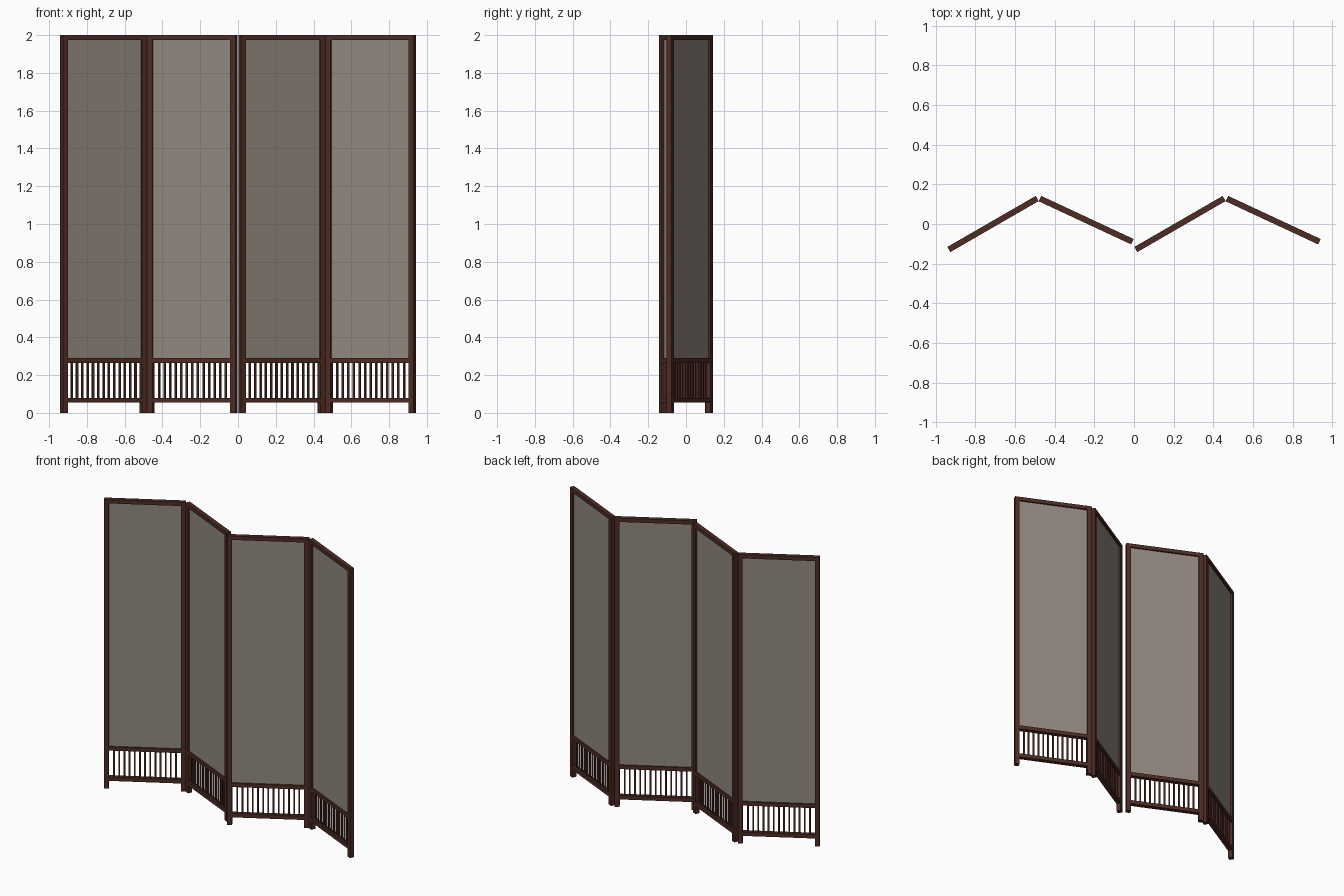
import bpy, bmesh, math
from mathutils import Matrix, Vector

if "Cube" in bpy.data.objects:
    bpy.data.objects.remove(bpy.data.objects["Cube"])

# Main sizes: panel length, frame thickness, member widths
L, T, POST, RAIL = 0.515, 0.03, 0.03, 0.026
INNER = L - 2 * POST
SLATS = 13


def material(name, color):
    m = bpy.data.materials.new(name)
    m.diffuse_color = color
    m.use_nodes = True
    m.node_tree.nodes["Principled BSDF"].inputs["Base Color"].default_value = m.diffuse_color
    return m


wood = material("dark_wood", (0.075, 0.025, 0.018, 1.0))
cloth = material("grey_cloth", (0.29, 0.25, 0.215, 0.8))


def boxes(name, parts, mat, place):
    """One object from a list of (centre, size) boxes in panel space."""
    bm = bmesh.new()
    for centre, size in parts:
        bmesh.ops.create_cube(
            bm, size=1,
            matrix=Matrix.Translation(centre) @ Matrix.Diagonal(Vector((*size, 1))))
    me = bpy.data.meshes.new(name)
    bm.to_mesh(me)
    bm.free()
    me.materials.append(mat)
    ob = bpy.data.objects.new(name, me)
    ob.matrix_world = place
    bpy.context.collection.objects.link(ob)


def rail(z_top):
    return ((0, 0, z_top - RAIL / 2), (INNER, T, RAIL))


def panel(i, x, y, angle):
    place = Matrix.Translation((x, y, 0)) @ Matrix.Rotation(math.radians(angle), 4, 'Z')
    # Two full-height posts that also serve as feet
    px = (L - POST) / 2
    boxes(f"posts_{i}", [((s * px, 0, 1), (POST, T, 2)) for s in (-1, 1)], wood, place)
    # Top, middle and bottom rails
    boxes(f"rails_{i}", [rail(2.0), rail(0.29), rail(0.08)], wood, place)
    # Thin cloth infill
    boxes(f"cloth_{i}", [((0, 0, (0.29 + 1.974) / 2), (INNER, 0.008, 1.974 - 0.29))],
          cloth, place)
    # Row of small upright slats
    pitch = INNER / (SLATS + 1)
    boxes(f"slats_{i}",
          [((-INNER / 2 + pitch * (k + 1), 0, (0.08 + 0.264) / 2), (0.01, 0.01, 0.184))
           for k in range(SLATS)], wood, place)


# Four panels in a zigzag
panel(1, -0.7115, 0.0, 30)
panel(2, -0.2413, 0.0194, -25)
panel(3, 0.2321, 0.0, 30)
panel(4, 0.7023, 0.0194, -25)
